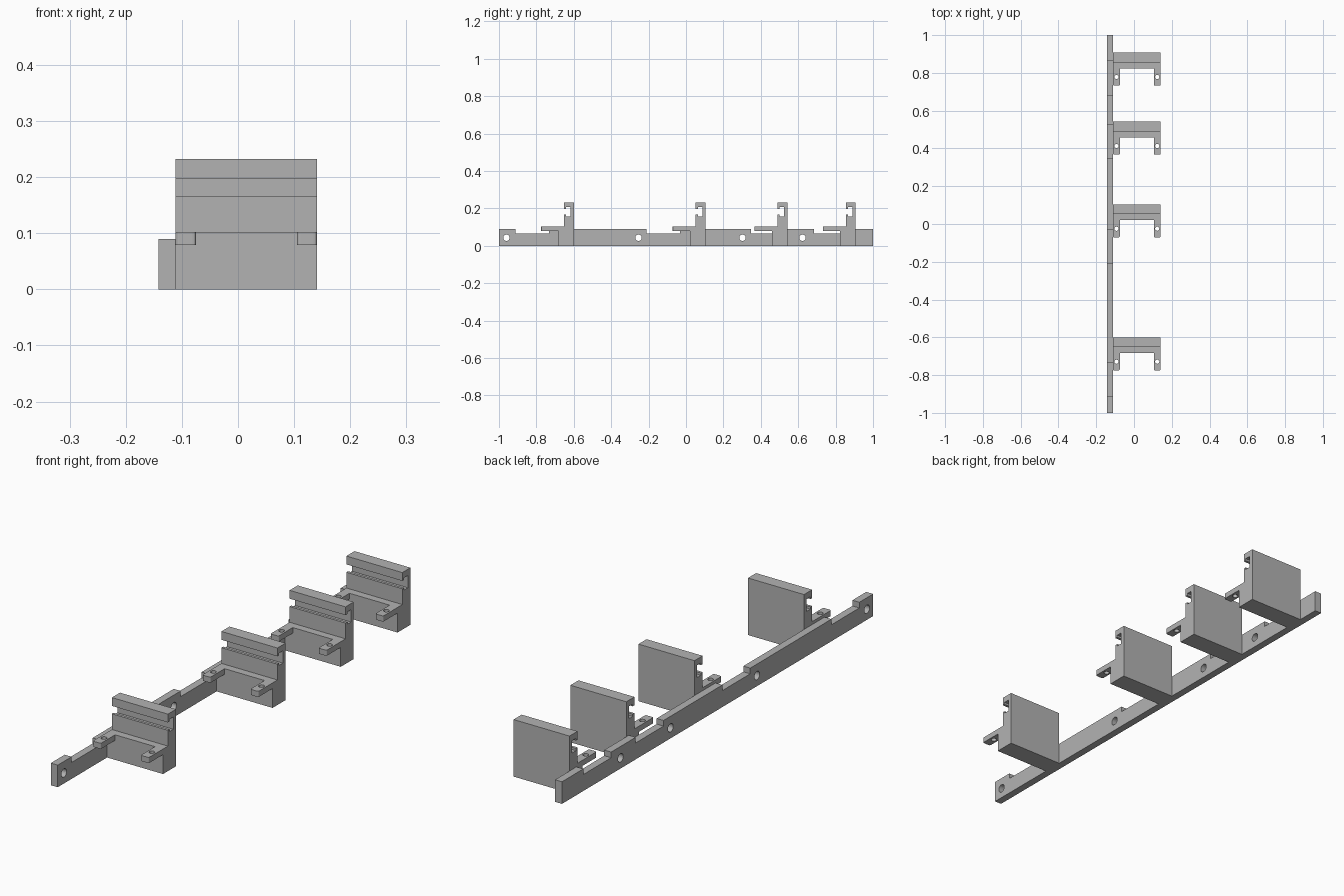
import bpy
import bmesh
from mathutils import Matrix, Vector

cube = bpy.data.objects.get("Cube")
if cube:
    bpy.data.objects.remove(cube, do_unlink=True)

grey = bpy.data.materials.new("plain grey")
grey.use_nodes = True
colour = (0.45, 0.45, 0.45, 1)
grey.diffuse_color = colour
grey.node_tree.nodes["Principled BSDF"].inputs["Base Color"].default_value = colour


def make_object(name, bm):
    bmesh.ops.recalc_face_normals(bm, faces=bm.faces)
    mesh = bpy.data.meshes.new(name)
    bm.to_mesh(mesh)
    bm.free()
    mesh.materials.append(grey)
    obj = bpy.data.objects.new(name, mesh)
    bpy.context.collection.objects.link(obj)
    return obj


def extrude_profile(name, points, x0, x1):
    """Extrude a closed (y, z) outline along x."""
    bm = bmesh.new()
    face = bm.faces.new([bm.verts.new((x0, y, z)) for y, z in points])
    new = bmesh.ops.extrude_face_region(bm, geom=[face])["geom"]
    verts = [v for v in new if isinstance(v, bmesh.types.BMVert)]
    bmesh.ops.translate(bm, verts=verts, vec=(x1 - x0, 0, 0))
    return make_object(name, bm)


def drill(obj, centres, radius, axis):
    """Cut round through holes along an axis."""
    bm = bmesh.new()
    turn = Vector((0, 0, 1)).rotation_difference(Vector(axis)).to_matrix().to_4x4()
    for c in centres:
        bmesh.ops.create_cone(bm, cap_ends=True, segments=24, radius1=radius, radius2=radius,
                              depth=0.1, matrix=Matrix.Translation(c) @ turn)
    cutter = make_object(obj.name + "_cutter", bm)
    cutter.hide_render = True
    cutter.hide_set(True)
    mod = obj.modifiers.new("holes", "BOOLEAN")
    mod.object = cutter
    mod.solver = "EXACT"
    bpy.context.view_layer.objects.active = obj
    bpy.ops.object.modifier_apply(modifier=mod.name)
    bpy.data.objects.remove(cutter, do_unlink=True)


# Long rail with shallow notches in its top edge and screw holes
RAIL_X, SIDE_X, END_X = -0.142, -0.111, 0.141
outline = [(1, 0), (-1, 0), (-1, 0.09)]
for start in (-0.911, -0.21, 0.347, 0.684):
    end = start + 0.179
    outline += [(start, 0.09), (start, 0.067), (end, 0.067), (end, 0.09)]
outline.append((1, 0.09))
rail = extrude_profile("rail", outline, RAIL_X, SIDE_X)
drill(rail, [(-0.126, y, 0.043) for y in (-0.96, -0.254, 0.302, 0.623)], 0.017, (1, 0, 0))

# Bracket side outline: base block, column and C-shaped clip, with the back at y = 0
clip = [(0, 0), (0, 0.232), (-0.052, 0.232), (-0.052, 0.198), (-0.041, 0.198),
        (-0.041, 0.207), (-0.017, 0.207), (-0.017, 0.157), (-0.041, 0.157),
        (-0.041, 0.166), (-0.052, 0.166), (-0.052, 0.102), (-0.083, 0.102), (-0.083, 0)]


def arm(name, x0, x1, back):
    """Support finger with rounded tip corners and a pin hole."""
    bm = bmesh.new()
    bmesh.ops.create_cube(bm, size=1)
    bmesh.ops.scale(bm, verts=bm.verts, vec=(x1 - x0, 0.095, 0.023))
    bmesh.ops.translate(bm, verts=bm.verts, vec=((x0 + x1) / 2, back - 0.1275, 0.0905))
    tips = [e for e in bm.edges
            if all(v.co.y < back - 0.15 for v in e.verts)
            and abs(e.verts[0].co.z - e.verts[1].co.z) > 0.01]
    bmesh.ops.bevel(bm, geom=tips, offset=0.006, segments=4, profile=0.5, affect="EDGES")
    obj = make_object(name, bm)
    drill(obj, [((x0 + x1) / 2, back - 0.129, 0.09)], 0.011, (0, 0, 1))


for n, back in enumerate((-0.6, 0.104, 0.542, 0.907), 1):
    extrude_profile(f"bracket_{n}", [(y + back, z) for y, z in clip], SIDE_X, END_X)
    arm(f"bracket_{n}_right_arm", SIDE_X, SIDE_X + 0.036, back)
    arm(f"bracket_{n}_left_arm", END_X - 0.036, END_X, back)
